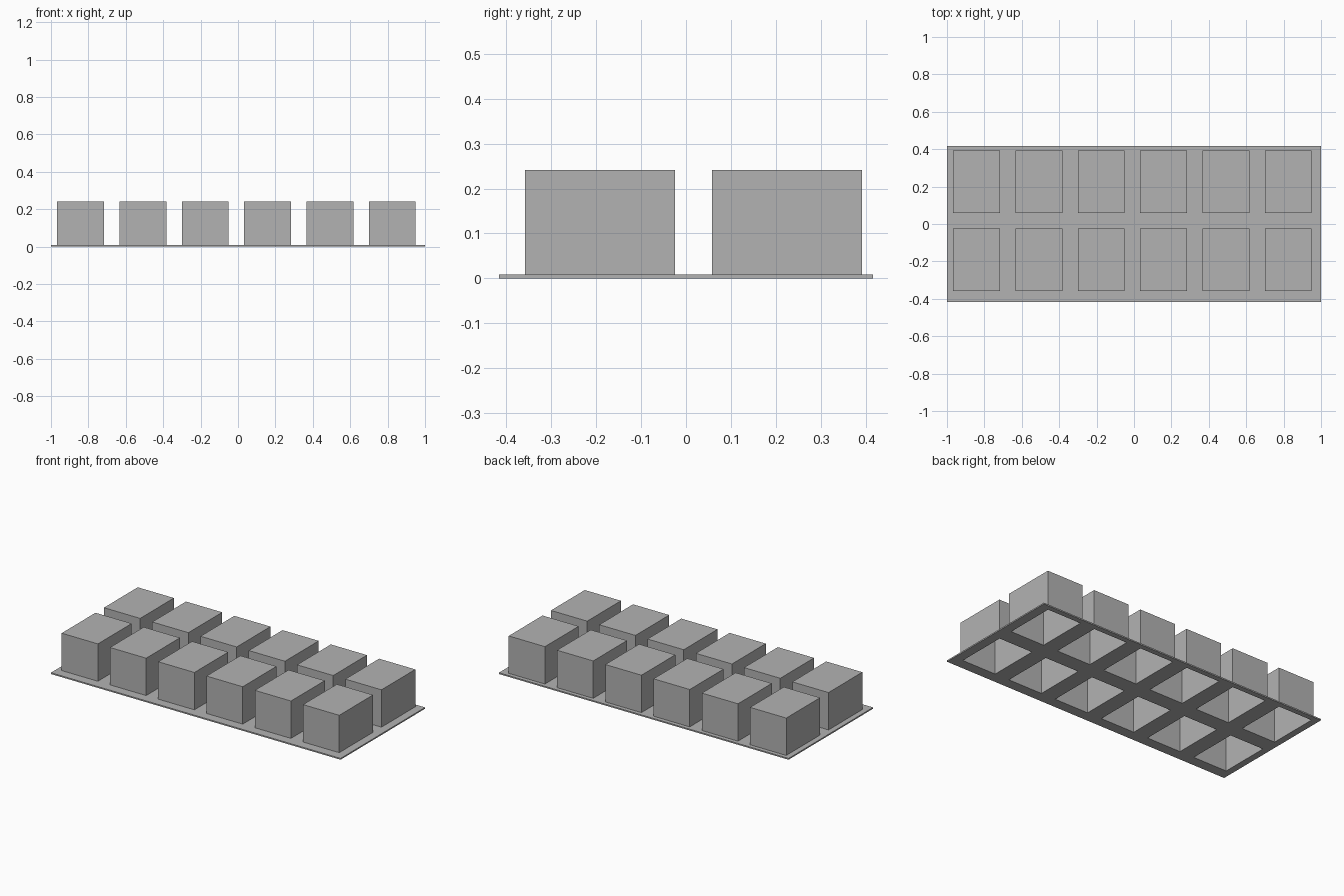
import bpy
import bmesh
from mathutils import Matrix, Vector

cube = bpy.data.objects.get("Cube")
if cube:
    bpy.data.objects.remove(cube, do_unlink=True)

# Sizes, in tray units of 1/120
U = 1 / 120
LENGTH, WIDTH, THICK, TOP = 240, 100, 1, 29
COLS, ROWS, STEP_X, STEP_Y = 6, 2, 40, 50
CUP_X, CUP_Y, CUP_L, CUP_W, WALL = 4, 7, 30, 40, 1

grey = bpy.data.materials.new("plain_grey")
grey.use_nodes = True
colour = (0.45, 0.45, 0.45, 1)
grey.diffuse_color = colour
grey.node_tree.nodes["Principled BSDF"].inputs["Base Color"].default_value = colour


def add_box(bm, low, high):
    """Add a box between two corners given in tray units."""
    low, high = Vector(low), Vector(high)
    centre = (low + high) / 2 - Vector((LENGTH / 2, WIDTH / 2, 0))
    size = high - low
    bmesh.ops.create_cube(
        bm, size=1, matrix=Matrix.Translation(centre * U) @ Matrix.Diagonal((*(size * U), 1)))


def make_object(name, boxes):
    bm = bmesh.new()
    for low, high in boxes:
        add_box(bm, low, high)
    mesh = bpy.data.meshes.new(name)
    bm.to_mesh(mesh)
    bm.free()
    mesh.materials.append(grey)
    obj = bpy.data.objects.new(name, mesh)
    bpy.context.collection.objects.link(obj)
    return obj


def cup_boxes(inset, bottom, top):
    """One box per cup, shrunk sideways by the inset."""
    return [((x + inset, y + inset, bottom), (x + CUP_L - inset, y + CUP_W - inset, top))
            for x in range(CUP_X, CUP_X + COLS * STEP_X, STEP_X)
            for y in range(CUP_Y, CUP_Y + ROWS * STEP_Y, STEP_Y)]


# Thin base sheet
tray = make_object("tray", [((0, 0, 0), (LENGTH, WIDTH, THICK))])

# Cup shells are joined on, then hollowed from below
shells = make_object("cup_shells", cup_boxes(0, THICK / 2, TOP))
hollows = make_object("cup_hollows", cup_boxes(WALL, -THICK, TOP - WALL))
for helper, operation in ((shells, "UNION"), (hollows, "DIFFERENCE")):
    modifier = tray.modifiers.new(helper.name, "BOOLEAN")
    modifier.operation = operation
    modifier.solver = "EXACT"
    modifier.object = helper
    helper.hide_render = True
    helper.display_type = "WIRE"
